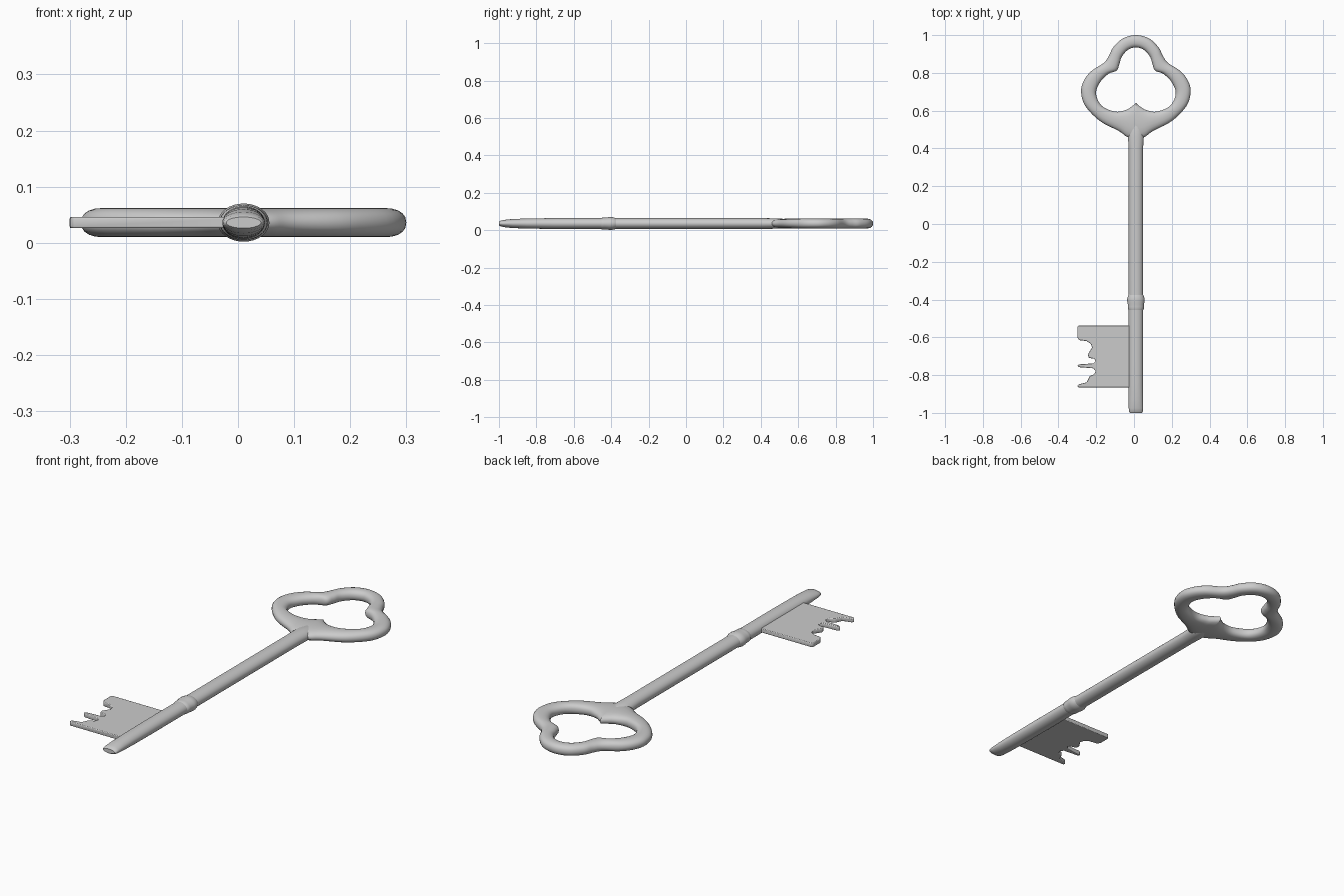
import bpy, bmesh
from math import sin, cos, pi, copysign

if "Cube" in bpy.data.objects:
    bpy.data.objects.remove(bpy.data.objects["Cube"])

CX, CZ = 0.01, 0.036


def finish(bm, name, angle=0.7):
    bmesh.ops.recalc_face_normals(bm, faces=bm.faces)
    me = bpy.data.meshes.new(name)
    bm.to_mesh(me)
    bm.free()
    ob = bpy.data.objects.new(name, me)
    bpy.context.collection.objects.link(ob)
    bpy.ops.object.select_all(action='DESELECT')
    ob.select_set(True)
    bpy.context.view_layer.objects.active = ob
    bpy.ops.object.shade_smooth_by_angle(angle=angle)
    return ob


def loft(rings, name, closed=False):
    """Skin a list of equal rings; closed joins last to first, else ends are capped."""
    bm = bmesh.new()
    vs = [[bm.verts.new(p) for p in r] for r in rings]
    n, m = len(vs), len(vs[0])
    for i in range(n if closed else n - 1):
        a, b = vs[i], vs[(i + 1) % n]
        for j in range(m):
            k = (j + 1) % m
            bm.faces.new((a[j], a[k], b[k], b[j]))
    if not closed:
        bm.faces.new(vs[0])
        bm.faces.new(vs[-1])
    return finish(bm, name)


def spline(pts, steps):
    """Catmull-Rom through the points, first and last being end tangents."""
    out = []
    for p0, p1, p2, p3 in zip(pts, pts[1:], pts[2:], pts[3:]):
        for s in range(steps):
            t = s / steps
            out.append(tuple(0.5 * (2 * b + (c - a) * t + (2 * a - 5 * b + 4 * c - d) * t * t
                                    + (3 * b - a - 3 * c + d) * t ** 3)
                             for a, b, c, d in zip(p0, p1, p2, p3)))
    return out + [pts[-2]]


def sup(v, e):
    return copysign(abs(v) ** (2 / e), v)


# Trefoil bow: outer x, y and inner x, y for the right half, top to bottom
half = [(0, 1.0, 0, 0.935), (0.07, 0.982, 0.042, 0.922), (0.12, 0.935, 0.075, 0.885),
        (0.143, 0.89, 0.088, 0.845), (0.17, 0.853, 0.102, 0.812), (0.235, 0.81, 0.145, 0.795),
        (0.275, 0.76, 0.19, 0.75), (0.29, 0.70, 0.211, 0.69), (0.268, 0.625, 0.18, 0.625),
        (0.19, 0.545, 0.11, 0.595), (0.09, 0.492, 0.055, 0.603), (0.05, 0.463, 0.022, 0.622),
        (0, 0.44, 0, 0.642)]
o = half[1]
path = spline([(-o[0], o[1], -o[2], o[3])] + half + [half[-1]], 5)
path += [(-a, b, -c, d) for a, b, c, d in path[-2:0:-1]]
rings = []
for ox, oy, ix, iy in path:
    ring = []
    for j in range(20):
        a = 2 * pi * j / 20
        t = 0.5 + 0.5 * sup(cos(a), 2.3)
        ring.append((CX + ix + (ox - ix) * t, iy + (oy - iy) * t, CZ + 0.026 * sup(sin(a), 2.3)))
    rings.append(ring)
loft(rings, "bow", closed=True)


# Shaft and collar: y, x radius, z radius
def turned(profile, name):
    loft([[(CX + rx * cos(2 * pi * j / 32), y, CZ + rz * sin(2 * pi * j / 32)) for j in range(32)]
          for y, rx, rz in profile], name)


turned([(-1.0, 0.031, 0.010), (-0.995, 0.036, 0.014), (-0.975, 0.038, 0.019), (-0.93, 0.038, 0.024),
        (-0.85, 0.038, 0.027), (-0.7, 0.038, 0.029), (0.4, 0.038, 0.029), (0.46, 0.042, 0.028),
        (0.53, 0.04, 0.025), (0.57, 0.02, 0.012)], "shaft")
turned([(-0.46, 0.036, 0.027), (-0.45, 0.042, 0.031), (-0.438, 0.043, 0.0315), (-0.425, 0.043, 0.032),
        (-0.41, 0.046, 0.034), (-0.395, 0.046, 0.034), (-0.382, 0.042, 0.031), (-0.37, 0.036, 0.027)],
       "collar")

# Toothed bit: flat plate with softened edges
outline = [(0, -0.537), (-0.293, -0.537), (-0.3, -0.545), (-0.3, -0.6), (-0.29, -0.615), (-0.25, -0.62),
           (-0.228, -0.635), (-0.222, -0.655), (-0.245, -0.69), (-0.24, -0.708), (-0.21, -0.714),
           (-0.203, -0.725), (-0.215, -0.738), (-0.29, -0.743), (-0.3, -0.75), (-0.29, -0.758),
           (-0.215, -0.764), (-0.203, -0.778), (-0.21, -0.795), (-0.235, -0.805), (-0.25, -0.838),
           (-0.29, -0.848), (-0.3, -0.857), (-0.293, -0.865), (0, -0.865)]
bm = bmesh.new()
face = bm.faces.new([bm.verts.new((x, y, CZ - 0.01)) for x, y in outline])
ext = bmesh.ops.extrude_face_region(bm, geom=[face])
bmesh.ops.translate(bm, vec=(0, 0, 0.02), verts=[v for v in ext["geom"] if isinstance(v, bmesh.types.BMVert)])
bit = finish(bm, "bit", 0.9)
bev = bit.modifiers.new("soft_edges", 'BEVEL')
bev.width, bev.segments = 0.003, 2
